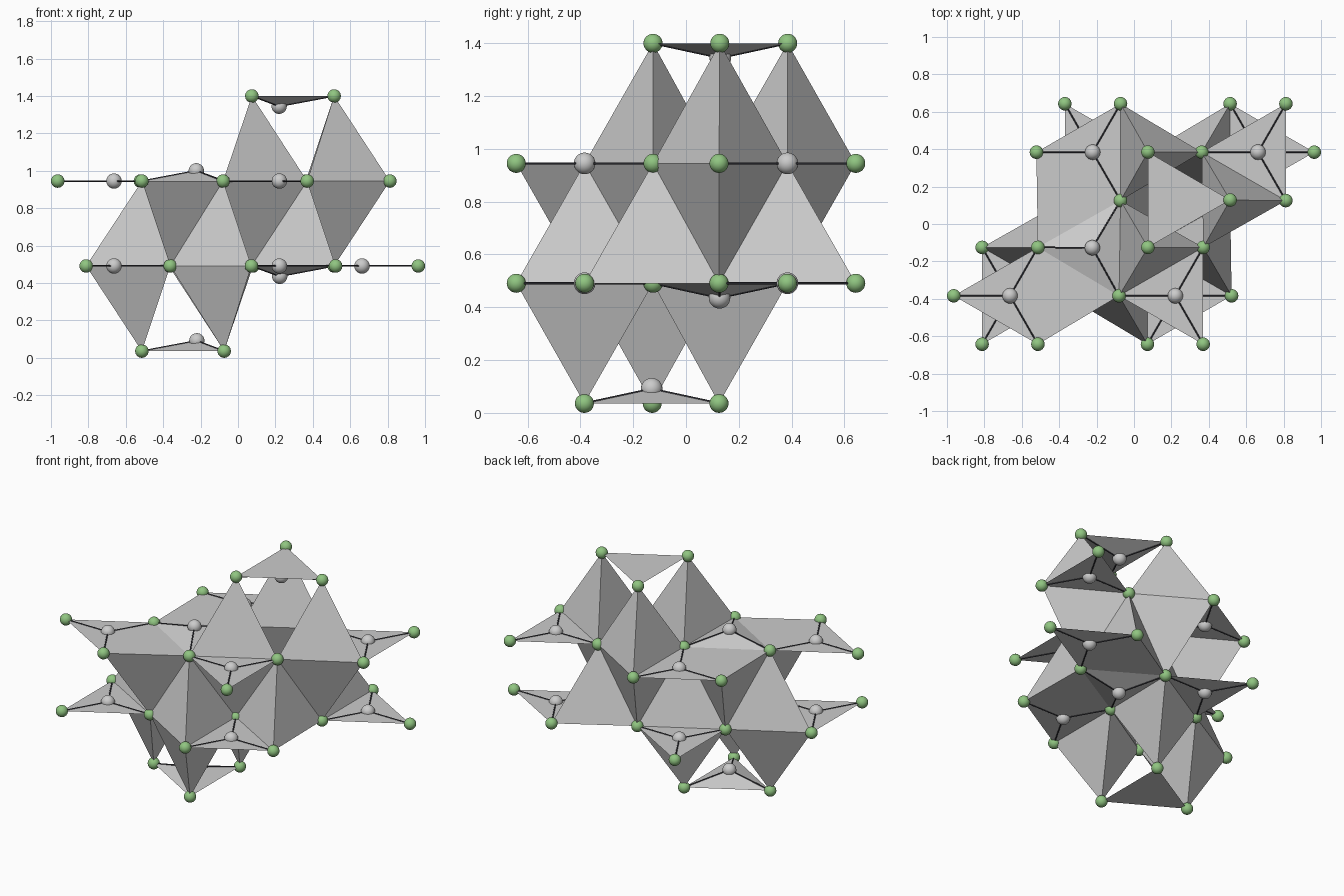
import bpy, bmesh
from mathutils import Vector

if "Cube" in bpy.data.objects:
    bpy.data.objects.remove(bpy.data.objects["Cube"])

HEIGHT = 1.436          # the model is symmetric by inversion about its middle
Z_MID, Z_TOP = 0.945, 1.40
R_CORNER, R_CENTRE, R_BOND = 0.036, 0.041, 0.004

green = bpy.data.materials.new("corner_green")
green.diffuse_color = (0.28, 0.56, 0.22, 1)
green.use_nodes = True
green.node_tree.nodes["Principled BSDF"].inputs["Base Color"].default_value = green.diffuse_color
dark = bpy.data.materials.new("bond_dark")
dark.diffuse_color = (0.04, 0.04, 0.05, 1)
dark.use_nodes = True
dark.node_tree.nodes["Principled BSDF"].inputs["Base Color"].default_value = dark.diffuse_color


def invert(p):
    return Vector((-p.x, -p.y, HEIGHT - p.z))


def finish(name, bm, mat=None, smooth=False):
    bmesh.ops.recalc_face_normals(bm, faces=bm.faces[:])
    mesh = bpy.data.meshes.new(name)
    bm.to_mesh(mesh)
    bm.free()
    for poly in mesh.polygons:
        poly.use_smooth = smooth
    if mat:
        mesh.materials.append(mat)
    obj = bpy.data.objects.new(name, mesh)
    bpy.context.collection.objects.link(obj)
    return obj


def hull(name, points):
    bm = bmesh.new()
    verts = [bm.verts.new(p) for p in points]
    bmesh.ops.convex_hull(bm, input=verts)
    finish(name, bm)


def fan(name, centre, corners):
    bm = bmesh.new()
    c = bm.verts.new(centre)
    vs = [bm.verts.new(p) for p in corners]
    for i in range(3):
        bm.faces.new((c, vs[i], vs[(i + 1) % 3]))
    finish(name, bm)


def ball(name, p, radius, mat=None):
    bm = bmesh.new()
    bmesh.ops.create_uvsphere(bm, u_segments=24, v_segments=14, radius=radius)
    bmesh.ops.translate(bm, verts=bm.verts[:], vec=p)
    finish(name, bm, mat, True)


def bond(name, a, b):
    bm = bmesh.new()
    bmesh.ops.create_cone(bm, segments=8, radius1=R_BOND, radius2=R_BOND,
                          depth=(b - a).length)
    turn = (b - a).to_track_quat('Z', 'Y').to_matrix()
    bmesh.ops.rotate(bm, verts=bm.verts[:], matrix=turn)
    bmesh.ops.translate(bm, verts=bm.verts[:], vec=(a + b) / 2)
    finish(name, bm, dark, True)


def nearest(p, pool):
    return sorted(pool, key=lambda q: (q - p).xy.length)[:3]


# Upper half: flat groups, each a centre with three corners pointing to -x
flat_centres = [Vector((x, y, Z_MID)) for x, y in
                ((-0.663, -0.384), (0.221, -0.384), (-0.221, 0.384), (0.663, 0.384))]
offsets = [Vector(o) for o in ((-0.301, 0, 0), (0.149, -0.259, 0), (0.149, 0.259, 0))]
mid = [c + o for c in flat_centres for o in offsets]
top = [Vector((x, y, Z_TOP)) for x, y in ((0.074, 0.385), (0.514, 0.128), (0.074, -0.125))]
low = [invert(p) for p in mid]

groups = [(c, [c + o for o in offsets]) for c in flat_centres]
# Bent groups: centre pushed out of the corner plane
bent = Vector((-0.223, -0.127, Z_MID + 0.055))
cap = Vector((0.22, 0.13, Z_TOP - 0.055))
groups += [(bent, nearest(bent, mid)), (cap, top)]

# Large cells: three double pyramids under the cap, two single pyramids beside them
cells = []
for t in top:
    cells.append([t] + nearest(t, mid) + nearest(t, low)[:1])
for x, y in ((-0.367, -0.384), (-0.367, 0.127)):
    p = Vector((x, y, 0))
    cells.append(nearest(p, mid) + nearest(p, low)[:1])

# Build the upper half and its inverted copy
for half, move in (("upper", lambda p: p.copy()), ("lower", invert)):
    for i, cell in enumerate(cells):
        kind = "double_pyramid" if len(cell) == 5 else "pyramid"
        hull(f"{half}_{kind}_{i}", [move(p) for p in cell])
    for i, (c, corners) in enumerate(groups):
        c2, k2 = move(c), [move(p) for p in corners]
        if i < len(flat_centres):
            fan(f"{half}_flat_triangle_{i}", c2, k2)
        else:
            hull(f"{half}_shallow_pyramid_{i}", [c2] + k2)
        ball(f"{half}_centre_ball_{i}", c2, R_CENTRE)
        for j, p in enumerate(k2):
            bond(f"{half}_bond_{i}_{j}", c2, p)
    for i, p in enumerate(mid + top):
        ball(f"{half}_corner_ball_{i}", move(p), R_CORNER, green)
